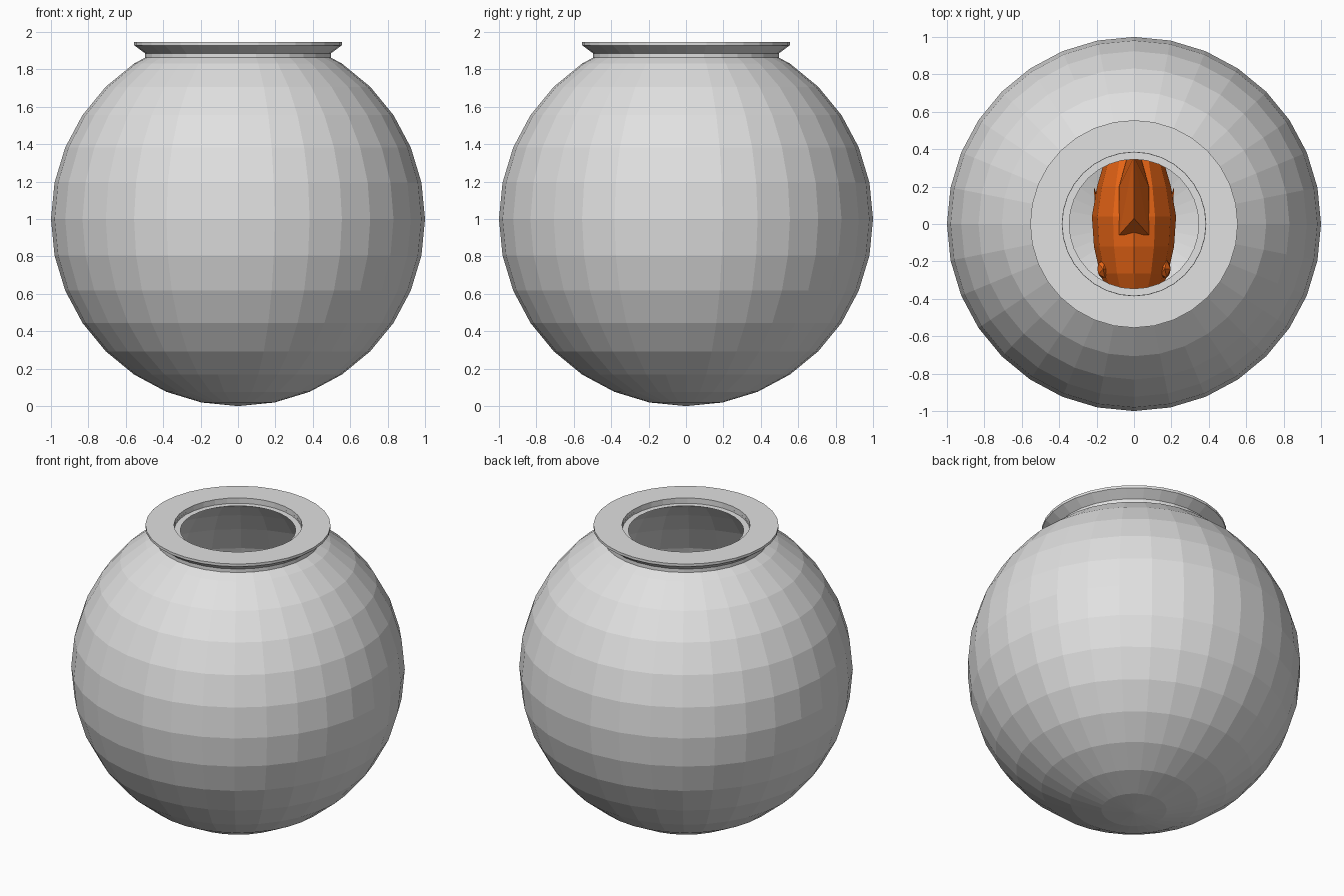
import bpy, bmesh, math
from mathutils import Matrix, Vector

if "Cube" in bpy.data.objects:
    bpy.data.objects.remove(bpy.data.objects["Cube"])


def material(name, rgb):
    m = bpy.data.materials.new(name)
    m.diffuse_color = (*rgb, 1)
    m.use_nodes = True
    m.node_tree.nodes["Principled BSDF"].inputs["Base Color"].default_value = m.diffuse_color
    return m


GLASS = material("grey glass", (0.75, 0.75, 0.75))
ORANGE = material("fish orange", (0.8, 0.13, 0.008))


def finish(name, bm, mat):
    bmesh.ops.remove_doubles(bm, verts=bm.verts, dist=1e-5)
    bmesh.ops.recalc_face_normals(bm, faces=bm.faces)
    me = bpy.data.meshes.new(name)
    bm.to_mesh(me)
    bm.free()
    me.materials.append(mat)
    ob = bpy.data.objects.new(name, me)
    bpy.context.collection.objects.link(ob)
    return ob


def lathe(name, profile, mat, closed=False, n=32):
    """Revolve (radius, height) points around z."""
    bm = bmesh.new()
    rings = []
    for r, z in profile:
        if r < 1e-6:
            rings.append([bm.verts.new((0, 0, z))] * n)
        else:
            rings.append([bm.verts.new((r * math.cos(2 * math.pi * i / n),
                                        r * math.sin(2 * math.pi * i / n), z)) for i in range(n)])
    pairs = list(zip(rings, rings[1:]))
    if closed:
        pairs.append((rings[-1], rings[0]))
    for a, b in pairs:
        for i in range(n):
            j = (i + 1) % n
            bm.faces.new(list(dict.fromkeys((a[i], a[j], b[j], b[i]))))
    return finish(name, bm, mat)


def arc(radius, last):
    return [(radius * math.sin(math.pi * k / 16), 1 - radius * math.cos(math.pi * k / 16))
            for k in range(last + 1)]


# Glass bowl: outer sphere, lip of the opening, inner sphere
outer = arc(1.0, 14)
inner = arc(0.975, 13) + [(0.346, 1.911)]
lathe("bowl", outer + [(0.3827, 1.911)] + inner[::-1], GLASS)

# Flared rim
lathe("rim", [(0.497, 1.859), (0.497, 1.886), (0.555, 1.929), (0.555, 1.946),
              (0.384, 1.946), (0.384, 1.908)], GLASS, closed=True)

# Fish body, tapering towards the tail
FZ = 0.95
bm = bmesh.new()
bmesh.ops.create_uvsphere(bm, u_segments=12, v_segments=10, radius=1,
                          matrix=Matrix.Rotation(math.pi / 2, 4, 'X'))
for v in bm.verts:
    taper = 1 - 0.25 * max(0, v.co.y)
    v.co = Vector((v.co.x * 0.225 * taper, v.co.y * 0.52 + 0.04, v.co.z * 0.3 * taper + FZ))
finish("fish_body", bm, ORANGE)


def hull(name, pts, mirror=False):
    bm = bmesh.new()
    for p in pts:
        bm.verts.new((p[0], p[1], p[2] + FZ))
        if mirror:
            bm.verts.new((-p[0], p[1], p[2] + FZ))
    bmesh.ops.remove_doubles(bm, verts=bm.verts, dist=1e-5)
    bmesh.ops.convex_hull(bm, input=bm.verts)
    return finish(name, bm, ORANGE)


# Dorsal fin: wide wedge sharpening to a ridge
hull("dorsal_fin", [(0.08, -0.06, 0.27), (0.08, 0.2, 0.26), (0.03, 0.38, 0.2),
                    (0, 0.03, 0.4), (0, 0.36, 0.45)], mirror=True)

# Tail fin lobes
for s, part in ((1, "upper"), (-1, "lower")):
    hull(part + "_tail", [(0.035, 0.48, 0.06 * s), (0.035, 0.5, -0.06 * s),
                          (0.012, 0.76, 0.27 * s), (0.012, 0.68, 0.03 * s)], mirror=True)

# Eyes and side fins on both sides
for s, side in ((-1, "left"), (1, "right")):
    bm = bmesh.new()
    bmesh.ops.create_icosphere(bm, subdivisions=1, radius=1)
    for v in bm.verts:
        v.co = Vector((v.co.x * 0.035 + s * 0.165, v.co.y * 0.055 - 0.24, v.co.z * 0.055 + FZ + 0.1))
    finish(side + "_eye", bm, ORANGE)
    hull(side + "_side_fin", [(s * 0.17, -0.1, -0.1), (s * 0.17, 0.02, -0.12), (s * 0.2, -0.05, -0.08),
                              (s * 0.215, 0.2, -0.16), (s * 0.2, 0.16, -0.24)])
